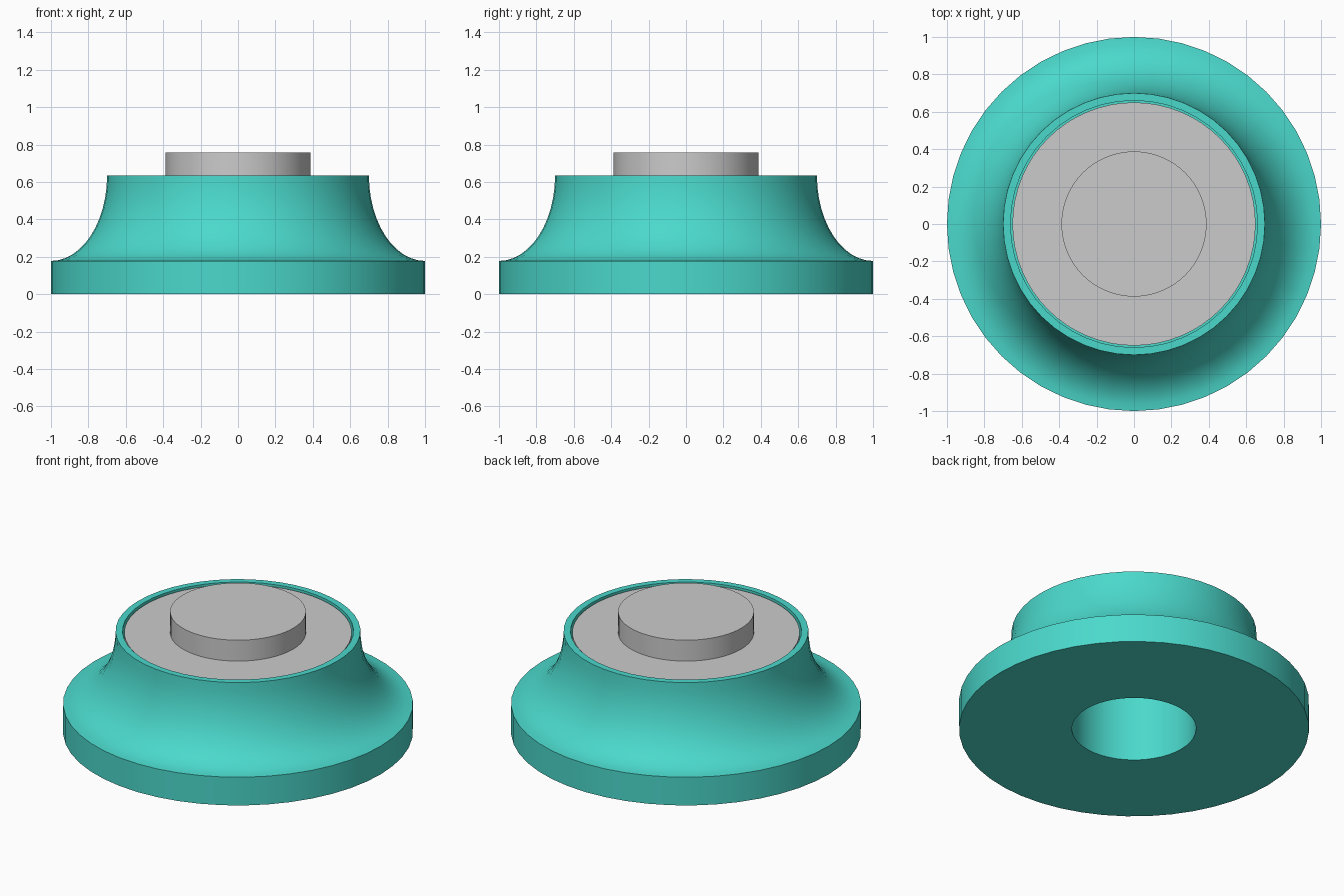
import bpy, bmesh, math

if "Cube" in bpy.data.objects:
    bpy.data.objects.remove(bpy.data.objects["Cube"])


def lathe(name, profile, steps, closed):
    """Spin a (radius, z) profile around the z axis; radius 0 makes a pole."""
    bm = bmesh.new()
    rings = []
    for r, z in profile:
        if r == 0:
            rings.append([bm.verts.new((0, 0, z))] * steps)
        else:
            rings.append([bm.verts.new((r * math.cos(2 * math.pi * i / steps),
                                        r * math.sin(2 * math.pi * i / steps), z))
                          for i in range(steps)])
    pairs = list(zip(rings, rings[1:]))
    if closed:
        pairs.append((rings[-1], rings[0]))
    for a, b in pairs:
        for i in range(steps):
            j = (i + 1) % steps
            bm.faces.new(dict.fromkeys((a[i], a[j], b[j], b[i])))
    bmesh.ops.recalc_face_normals(bm, faces=bm.faces)
    mesh = bpy.data.meshes.new(name)
    bm.to_mesh(mesh)
    bm.free()
    ob = bpy.data.objects.new(name, mesh)
    bpy.context.collection.objects.link(ob)
    bpy.ops.object.select_all(action='DESELECT')
    ob.select_set(True)
    bpy.context.view_layer.objects.active = ob
    bpy.ops.object.shade_smooth_by_angle(angle=math.radians(30))
    return ob


# Flared body: rim, concave flank, recess for the button, bore from below
RIM, TOP, FLOOR, BORE = 0.178, 0.635, 0.50, 0.355
N = 12
flank = [(1 - 0.3 * math.sin(t), TOP - (TOP - RIM) * math.cos(t))
         for t in (i * math.pi / 2 / N for i in range(N + 1))]
body = lathe("flared_body",
             [(BORE, 0), (1, 0)] + flank + [(0.66, TOP), (0.66, FLOOR), (BORE, FLOOR)],
             48, True)
teal = bpy.data.materials.new("teal")
teal.diffuse_color = (0.07, 0.69, 0.60, 1)
teal.use_nodes = True
teal.node_tree.nodes["Principled BSDF"].inputs["Base Color"].default_value = teal.diffuse_color
body.data.materials.append(teal)

# Grey stepped button seated in the recess
lathe("button", [(0, FLOOR), (0.65, FLOOR), (0.65, 0.625), (0.388, 0.625),
                 (0.388, 0.757), (0, 0.757)], 64, False)
